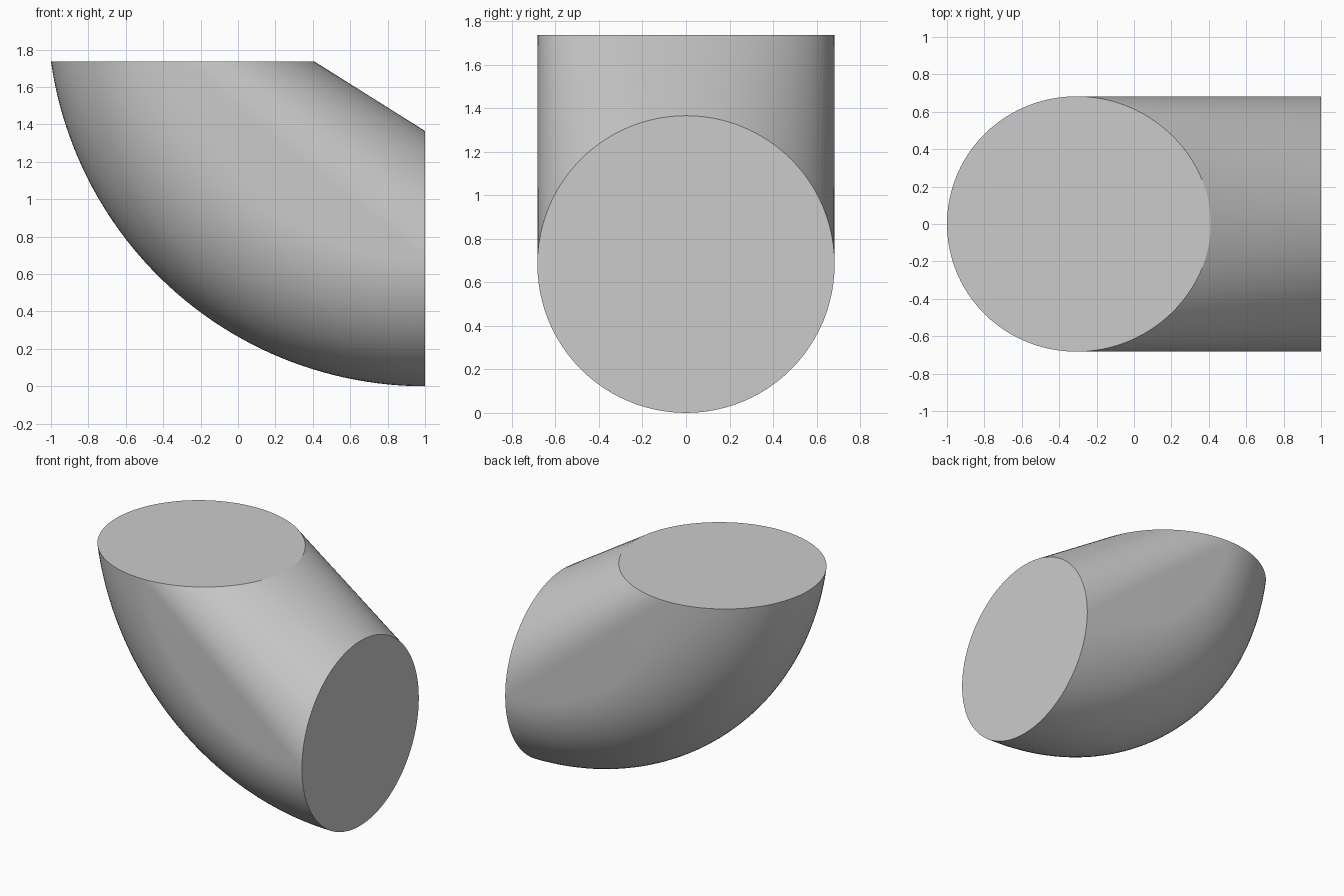
import bpy
import bmesh
from math import sin, cos, acos, pi, radians

cube = bpy.data.objects.get("Cube")
if cube:
    bpy.data.objects.remove(cube, do_unlink=True)

TUBE = 0.6825          # radius of the round pipe section
BEND = 1.3375          # radius of the bend's centre line
HEIGHT = 1.735         # level of the horizontal cut
PIVOT_X, PIVOT_Z = 1.0, TUBE + BEND
SIDES, STEPS = 96, 48

# Bent pipe: each lengthwise line sweeps from the upright end to the level cut
bm = bmesh.new()
for i in range(SIDES):
    t = 2 * pi * i / SIDES
    radius = BEND + TUBE * cos(t)
    sweep = acos((PIVOT_Z - HEIGHT) / radius)
    for j in range(STEPS + 1):
        a = sweep * j / STEPS
        bm.verts.new((PIVOT_X - radius * sin(a), TUBE * sin(t), PIVOT_Z - radius * cos(a)))

# Skin stretched over the bend, bridging its hollow inner side
hull = bmesh.ops.convex_hull(bm, input=bm.verts[:])
bmesh.ops.delete(bm, geom=[v for v in bm.verts if not v.link_faces], context='VERTS')
bmesh.ops.recalc_face_normals(bm, faces=bm.faces[:])

# Each flat end becomes one clean face
for axis, level in ((0, PIVOT_X), (2, HEIGHT)):
    cap = [f for f in bm.faces if all(abs(v.co[axis] - level) < 1e-4 for v in f.verts)]
    bmesh.ops.dissolve_faces(bm, faces=cap, use_verts=False)

mesh = bpy.data.meshes.new("elbow_body")
bm.to_mesh(mesh)
bm.free()
body = bpy.data.objects.new("elbow_body", mesh)
bpy.context.collection.objects.link(body)

# Smooth sides with crisp rims
bpy.ops.object.select_all(action='DESELECT')
body.select_set(True)
bpy.context.view_layer.objects.active = body
bpy.ops.object.shade_smooth_by_angle(angle=radians(20))
